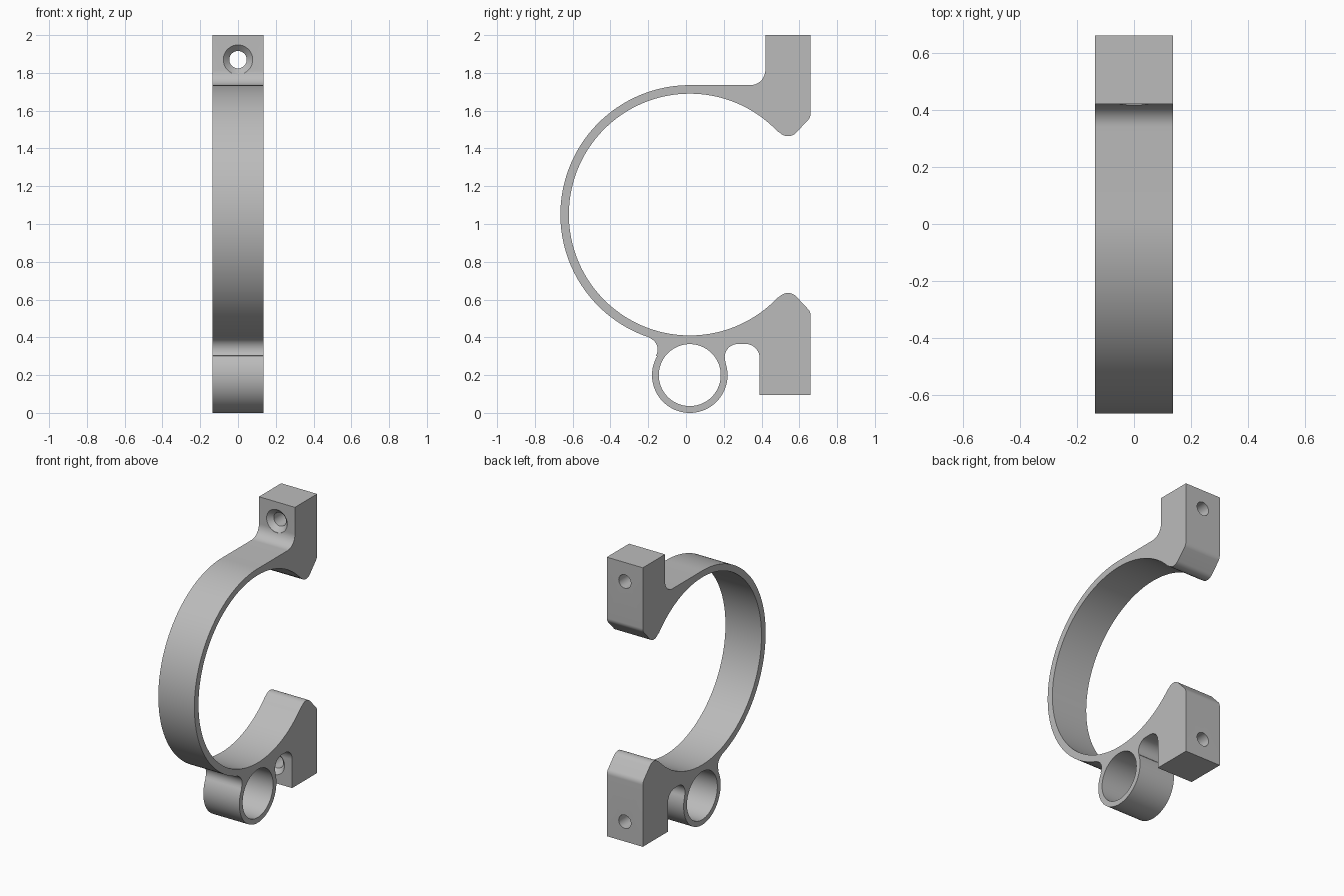
import bpy
import bmesh
from math import cos, sin, radians, pi
from mathutils import Matrix, Vector

if "Cube" in bpy.data.objects:
    bpy.data.objects.remove(bpy.data.objects["Cube"], do_unlink=True)

HALF_W = 0.136            # half width of the strap
MID_Z = 1.05              # height of the big ring centre
RING = (0.02, MID_Z)
EYE = (0.02, 0.2)

grey = bpy.data.materials.new("plain grey")
grey.use_nodes = True
colour = (0.5, 0.5, 0.5, 1)
grey.diffuse_color = colour
grey.node_tree.nodes["Principled BSDF"].inputs["Base Color"].default_value = colour


def arc(centre, r, start, end, n):
    angles = [radians(start + (end - start) * i / n) for i in range(n + 1)]
    return [(centre[0] + r * cos(a), centre[1] + r * sin(a)) for a in angles]


def mirrored(points):
    return [(y, 2 * MID_Z - z) for y, z in reversed(points)]


def mesh_object(name, bm):
    bmesh.ops.recalc_face_normals(bm, faces=bm.faces[:])
    mesh = bpy.data.meshes.new(name)
    bm.to_mesh(mesh)
    bm.free()
    mesh.materials.append(grey)
    obj = bpy.data.objects.new(name, mesh)
    bpy.context.collection.objects.link(obj)
    return obj


def extrude_profile(name, points, half):
    bm = bmesh.new()
    face = bm.faces.new([bm.verts.new((-half, y, z)) for y, z in points])
    out = bmesh.ops.extrude_face_region(bm, geom=[face])
    moved = [v for v in out["geom"] if isinstance(v, bmesh.types.BMVert)]
    bmesh.ops.translate(bm, verts=moved, vec=(2 * half, 0, 0))
    return mesh_object(name, bm)


def screw_cutter(name, face_y, z):
    # Stepped profile of (radius, y), turned around the y axis
    profile = [(0, face_y - 0.02), (0.078, face_y - 0.02), (0.078, face_y),
               (0.046, face_y + 0.032), (0.046, 0.75), (0, 0.75)]
    bm = bmesh.new()
    verts = [bm.verts.new((r, y, 0)) for r, y in profile]
    edges = [bm.edges.new(pair) for pair in zip(verts, verts[1:])]
    bmesh.ops.spin(bm, geom=verts + edges, cent=(0, 0, 0), axis=(0, 1, 0),
                   angle=2 * pi, steps=40)
    bmesh.ops.remove_doubles(bm, verts=bm.verts[:], dist=1e-5)
    bmesh.ops.translate(bm, verts=bm.verts[:], vec=(0, 0, z))
    return mesh_object(name, bm)


# Rounded jaw tip, from the inside of the ring to the back face
jaw_tip = arc((0.54, 1.525), 0.06, -136, -40, 14) + arc((0.61, 1.585), 0.05, -40, 0, 6)

outline = (
    arc(RING, 0.685, 251.8, 90, 80)                   # outside of ring
    + arc((0.34, 1.815), 0.08, -90, 0, 12)            # fillet to upper block
    + [(0.42, 2), (0.66, 2)]
    + jaw_tip[::-1]
    + arc(RING, 0.64, 43.5, 316.5, 120)               # inside of ring
    + mirrored(jaw_tip)[::-1]
    + [(0.66, 0.095), (0.39, 0.095)]
    + arc((0.315, 0.29), 0.075, 0, 90, 10)            # slot beside the eye
    + arc((0.275, 0.295), 0.07, 90, 200.4, 14)
    + arc(EYE, 0.2, 20.4, -210, 70)                   # outside of eye
    + arc((-0.215, 0.335), 0.065, -30, 71.8, 12)[:-1]  # fillet back to ring
)

clamp = extrude_profile("clamp_body", outline, HALF_W)
cutters = [
    extrude_profile("eye_bore", arc(EYE, 0.164, 0, 360, 72)[:-1], HALF_W * 2),
    screw_cutter("upper_screw_hole", 0.42, 1.87),
    screw_cutter("lower_screw_hole", 0.39, 0.23),
]

# Cut the bore and the countersunk holes
bpy.context.view_layer.objects.active = clamp
for cutter in cutters:
    cutter.hide_render = True
    mod = clamp.modifiers.new(cutter.name, "BOOLEAN")
    mod.operation = "DIFFERENCE"
    mod.solver = "EXACT"
    mod.object = cutter
    bpy.ops.object.modifier_apply(modifier=mod.name)
    bpy.data.objects.remove(cutter, do_unlink=True)

bpy.ops.object.select_all(action="DESELECT")
clamp.select_set(True)
bpy.ops.object.shade_smooth_by_angle(angle=radians(25))
